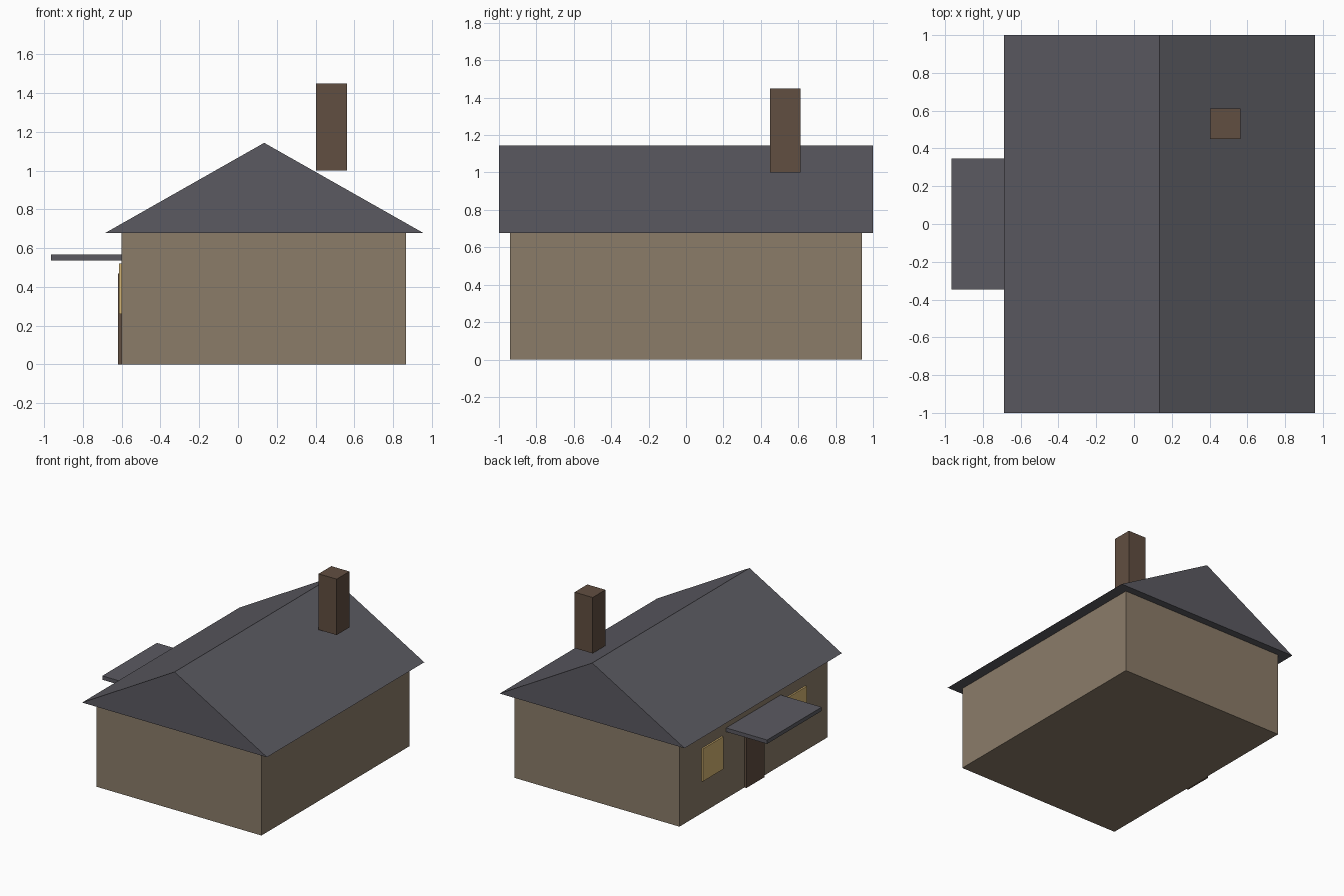
import bpy
import bmesh

cube = bpy.data.objects.get("Cube")
if cube:
    bpy.data.objects.remove(cube, do_unlink=True)


def material(name, rgb):
    """Flat material from 0-255 display values, stored as linear."""
    colour = [((c / 255 + 0.055) / 1.055) ** 2.4 for c in rgb] + [1]
    mat = bpy.data.materials.new(name)
    mat.use_nodes = True
    mat.diffuse_color = colour
    bsdf = mat.node_tree.nodes["Principled BSDF"]
    bsdf.inputs["Base Color"].default_value = colour
    bsdf.inputs["Roughness"].default_value = 0.9
    return mat


def prism(name, profile, y0, y1, mat):
    """Extrude an (x, z) outline from y0 to y1."""
    bm = bmesh.new()
    face = bm.faces.new([bm.verts.new((x, y0, z)) for x, z in profile])
    new = bmesh.ops.extrude_face_region(bm, geom=[face])["geom"]
    verts = [v for v in new if isinstance(v, bmesh.types.BMVert)]
    bmesh.ops.translate(bm, verts=verts, vec=(0, y1 - y0, 0))
    bmesh.ops.recalc_face_normals(bm, faces=bm.faces)
    mesh = bpy.data.meshes.new(name)
    bm.to_mesh(mesh)
    bm.free()
    mesh.materials.append(mat)
    obj = bpy.data.objects.new(name, mesh)
    bpy.context.collection.objects.link(obj)
    return obj


def box(name, x, y, z, mat):
    outline = [(x[0], z[0]), (x[1], z[0]), (x[1], z[1]), (x[0], z[1])]
    return prism(name, outline, y[0], y[1], mat)


plaster = material("tan_plaster", (139, 124, 105))
slate = material("grey_slate", (91, 90, 97))
brown = material("dark_brown", (97, 78, 65))
glass = material("warm_yellow_glass", (212, 180, 115))

WALL_X = -0.6

# House body and gable roof
box("walls", (WALL_X, 0.867), (-0.94, 0.94), (0, 0.677), plaster)
prism("roof", [(-0.687, 0.677), (0.958, 0.677), (0.135, 1.143)], -1, 1, slate)

# Chimney standing on the far slope
box("chimney", (0.402, 0.563), (0.45, 0.612), (1.0, 1.45), brown)

# Entrance side: door, canopy and a window on each side
box("door", (-0.618, WALL_X), (-0.115, 0.115), (0, 0.47), brown)
box("canopy", (-0.965, WALL_X), (-0.347, 0.347), (0.537, 0.568), slate)
for label, centre in (("front", -0.53), ("back", 0.53)):
    box(label + "_window", (-0.613, WALL_X),
        (centre - 0.13, centre + 0.13), (0.26, 0.522), glass)
